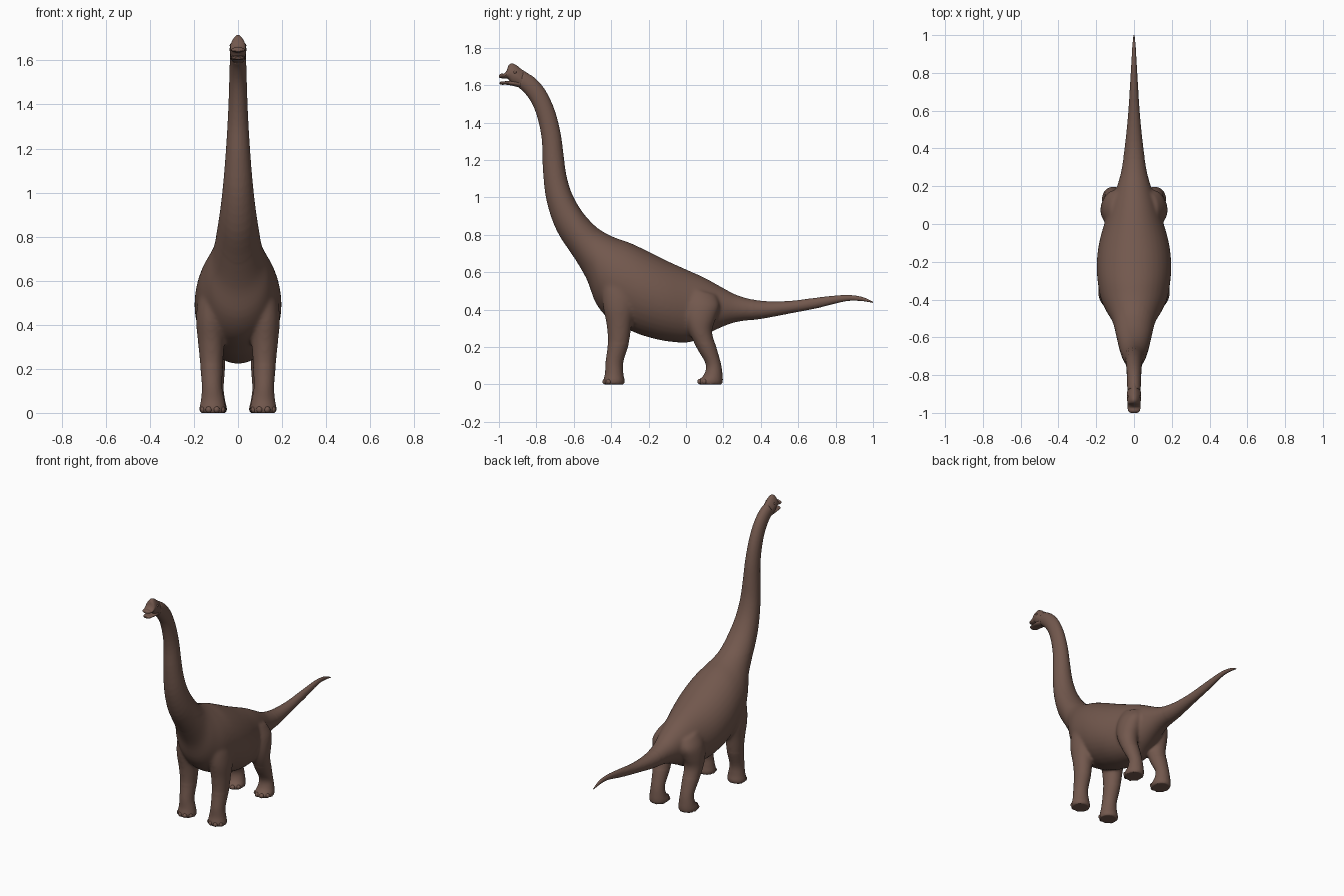
import bpy, bmesh, math
from mathutils import Vector, Matrix

if "Cube" in bpy.data.objects:
    bpy.data.objects.remove(bpy.data.objects["Cube"])

hide = bpy.data.materials.new("brown_hide")
hide.diffuse_color = (0.17, 0.098, 0.075, 1)
hide.use_nodes = True
hide.node_tree.nodes["Principled BSDF"].inputs["Base Color"].default_value = hide.diffuse_color


def spline(rows, steps):
    """Catmull-Rom interpolation of a list of section rows."""
    out = []
    for i in range(len(rows) - 1):
        p = [rows[max(0, min(len(rows) - 1, i + k))] for k in (-1, 0, 1, 2)]
        for s in range(steps):
            t = s / steps
            out.append([0.5 * (2 * b + (c - a) * t + (2 * a - 5 * b + 4 * c - d) * t * t
                               + (3 * b - a - 3 * c + d) * t ** 3)
                        for a, b, c, d in zip(*p)])
    return out + [list(rows[-1])]


def loft(bm, rows, side=1, steps=4, n=28, pinch=0.0):
    """Oval rings between point pairs (y1, z1)-(y2, z2), half width, centre x."""
    rings = []
    for y1, z1, y2, z2, w, x in spline(rows, steps):
        c = Vector((side * x, (y1 + y2) / 2, (z1 + z2) / 2))
        a = Vector((0, (y1 - y2) / 2, (z1 - z2) / 2))
        ring = []
        for k in range(n):
            u = math.tau * k / n
            wide = w * (1 - pinch * max(0, math.sin(u)))
            ring.append(bm.verts.new(c + a * math.sin(u) + Vector((wide * math.cos(u), 0, 0))))
        rings.append(ring)
    faces = [bm.faces.new((r[k], r[(k + 1) % n], q[(k + 1) % n], q[k]))
             for r, q in zip(rings, rings[1:]) for k in range(n)]
    faces += [bm.faces.new(rings[0]), bm.faces.new(rings[-1])]
    bmesh.ops.recalc_face_normals(bm, faces=faces)


def finish(bm, name):
    me = bpy.data.meshes.new(name)
    bm.to_mesh(me)
    bm.free()
    me.materials.append(hide)
    ob = bpy.data.objects.new(name, me)
    bpy.context.collection.objects.link(ob)
    bpy.ops.object.select_all(action='DESELECT')
    ob.select_set(True)
    bpy.context.view_layer.objects.active = ob
    bpy.ops.object.shade_smooth_by_angle(angle=math.radians(50))
    return ob


# Spine sections: back point, belly point, half width
tail = [(1.0, .442, 1.0, .436, .003), (.94, .468, .935, .446, .009), (.85, .478, .85, .444, .014),
        (.7, .464, .7, .407, .023), (.55, .446, .55, .378, .034), (.4, .447, .4, .350, .05)]
trunk = [(.28, .475, .28, .335, .068), (.2, .515, .2, .31, .09), (.1, .57, .1, .262, .125),
         (0, .615, .02, .225, .155), (-.1, .66, -.1, .23, .185), (-.2, .71, -.2, .252, .197),
         (-.3, .757, -.28, .28, .194), (-.38, .785, -.40, .34, .178), (-.45, .82, -.48, .43, .145)]
neck = [(-.5, .86, -.53, .56, .115), (-.56, .93, -.60, .68, .097), (-.61, 1.02, -.69, .82, .08),
        (-.64, 1.12, -.745, .98, .066), (-.655, 1.23, -.765, 1.15, .055), (-.67, 1.34, -.77, 1.30, .047),
        (-.70, 1.46, -.79, 1.41, .042), (-.75, 1.57, -.82, 1.495, .039), (-.81, 1.64, -.86, 1.555, .037),
        (-.87, 1.675, -.895, 1.587, .035)]
centred = lambda rows: [r + (0,) for r in rows]

# Leg sections from the sole up
front_leg = [(-.438, 0, -.332, 0, .056, .115), (-.442, .02, -.328, .02, .06, .115),
             (-.433, .06, -.335, .06, .053, .115), (-.43, .12, -.335, .12, .046, .118),
             (-.418, .22, -.305, .22, .052, .12), (-.425, .32, -.29, .32, .06, .122),
             (-.445, .42, -.27, .42, .065, .125), (-.45, .52, -.27, .52, .06, .12),
             (-.44, .60, -.29, .60, .05, .10), (-.42, .66, -.31, .66, .03, .08)]
hind_leg = [(.07, 0, .193, 0, .056, .11), (.066, .02, .197, .02, .06, .11),
            (.098, .055, .195, .055, .052, .11), (.105, .11, .187, .11, .045, .11),
            (.06, .19, .165, .19, .052, .112), (.015, .28, .14, .28, .06, .115),
            (-.01, .36, .16, .35, .066, .112), (-.01, .44, .18, .42, .06, .105),
            (0, .52, .16, .48, .04, .085)]

# Body, neck, tail and legs fused into one skin
bm = bmesh.new()
loft(bm, centred(tail + trunk + neck), n=36)
for s in (-1, 1):
    loft(bm, front_leg, s)
    loft(bm, hind_leg, s)
body = finish(bm, "body")
mod = body.modifiers.new("fuse", 'REMESH')
mod.mode = 'VOXEL'
mod.voxel_size = 0.0075
mod.use_smooth_shade = True
bpy.ops.object.modifier_apply(modifier=mod.name)
# Soften only where the legs meet the trunk
joints = body.vertex_groups.new(name="joints")
joints.add([v.index for v in body.data.vertices
            if -.6 < v.co.y < .35 and .22 < v.co.z < .8], 1.0, 'REPLACE')
soft = body.modifiers.new("soften", 'SMOOTH')
soft.vertex_group = "joints"
soft.factor = 0.5
soft.iterations = 22

# Fine point of the tail
bm = bmesh.new()
loft(bm, centred(tail[:4]), n=16)
finish(bm, "tail_tip")

# Domed head with upper snout
bm = bmesh.new()
loft(bm, centred([(-.84, 1.66, -.87, 1.568, .030), (-.88, 1.685, -.895, 1.588, .036),
                  (-.905, 1.705, -.92, 1.60, .038), (-.93, 1.716, -.935, 1.61, .036),
                  (-.948, 1.706, -.945, 1.625, .035), (-.958, 1.68, -.955, 1.635, .034),
                  (-.972, 1.662, -.97, 1.636, .034), (-.99, 1.661, -.99, 1.637, .030),
                  (-1.0, 1.653, -1.0, 1.641, .018)]), pinch=0.3)
finish(bm, "head")

# Open lower jaw
bm = bmesh.new()
loft(bm, centred([(-.89, 1.63, -.88, 1.585, .030), (-.93, 1.624, -.93, 1.597, .034),
                  (-.96, 1.621, -.96, 1.602, .032), (-.985, 1.62, -.985, 1.602, .027),
                  (-.996, 1.615, -.996, 1.606, .016)]))
finish(bm, "lower_jaw")

# Eyes
bm = bmesh.new()
for s in (-1, 1):
    bmesh.ops.create_uvsphere(bm, u_segments=12, v_segments=8, radius=.009,
                              matrix=Matrix.Translation((s * .029, -.915, 1.668)))
finish(bm, "eyes")

# Toes fanned along the front edge of each foot
for name, cx, cy, ry in (("front_toes", .115, -.385, .05), ("hind_toes", .11, .13, .058)):
    bm = bmesh.new()
    for s in (-1, 1):
        for deg in (-58, -20, 20, 58):
            a = math.radians(deg)
            pos = (s * cx + .05 * math.sin(a), cy - ry * math.cos(a), .015)
            bmesh.ops.create_uvsphere(bm, u_segments=12, v_segments=8, radius=.015,
                                      matrix=Matrix.Translation(pos))
    finish(bm, name)
